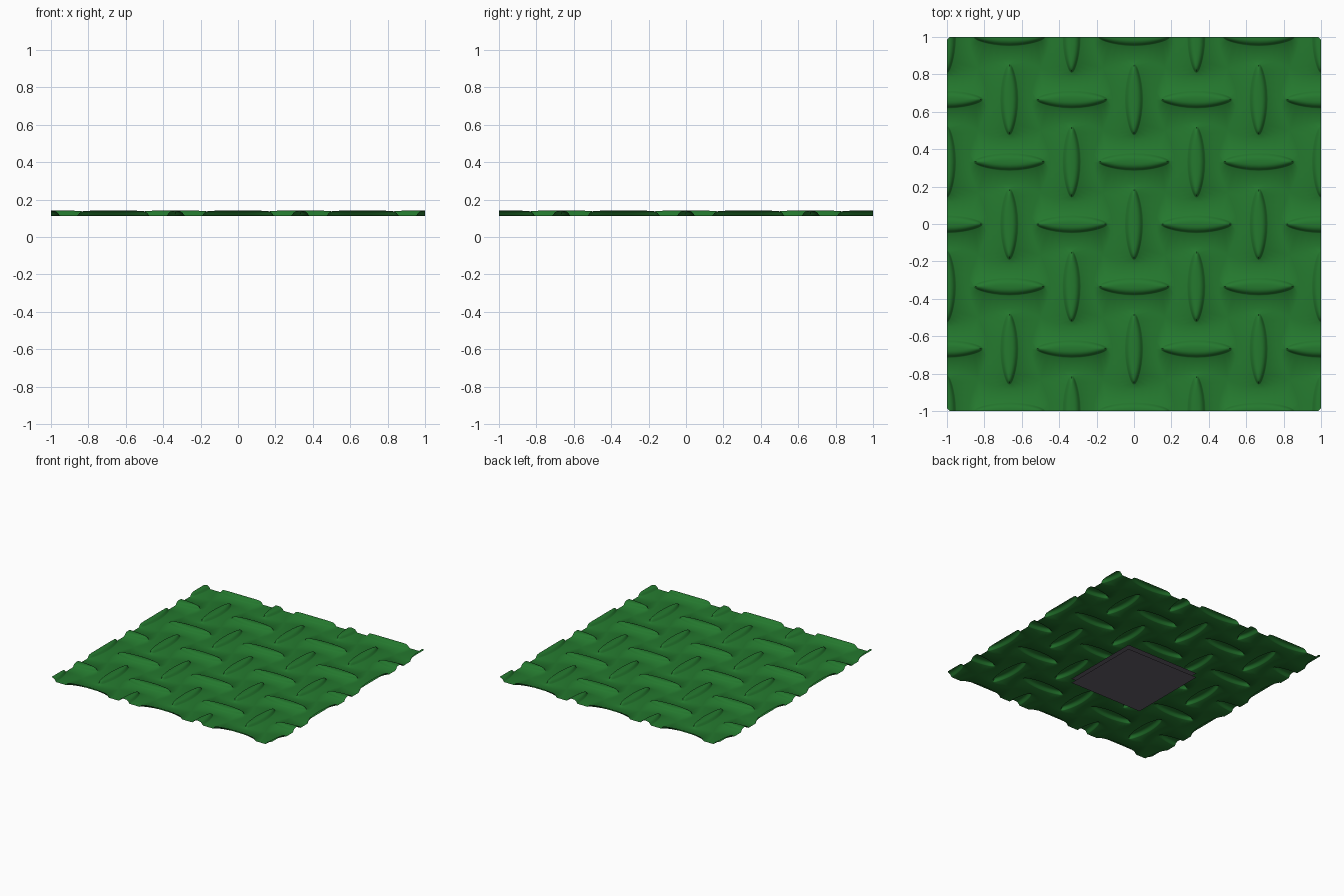
import bpy, bmesh, math
from mathutils import Vector

if "Cube" in bpy.data.objects:
    bpy.data.objects.remove(bpy.data.objects["Cube"])

P = 1 / 3          # spacing of the tread pattern
Z0 = 0.114         # level of the sheet
N = 8              # points along each cell side


def material(name, rgb):
    m = bpy.data.materials.new(name)
    m.diffuse_color = (*rgb, 1)
    m.use_nodes = True
    m.node_tree.nodes["Principled BSDF"].inputs["Base Color"].default_value = m.diffuse_color
    return m


def make(name, bm, mat):
    me = bpy.data.meshes.new(name)
    bm.to_mesh(me)
    bm.free()
    ob = bpy.data.objects.new(name, me)
    bpy.context.collection.objects.link(ob)
    me.materials.append(mat)
    return ob


green = material("tread green", (0.0176, 0.190, 0.0273))
grey = material("dark grey", (0.13, 0.116, 0.147))


def cell_outline():
    """Cell border: ends bulge out, long sides bulge in, so cells interlock."""
    pts = []
    for side in range(4):
        bulge = 0.05 if side % 2 == 0 else -0.05
        a = side * math.pi / 2
        for k in range(N):
            t = k / N - 0.5
            x, y = P / 2 + bulge * math.cos(math.pi * t), t * P
            ang = a + math.atan2(t, 0.5)
            pts.append((x * math.cos(a) - y * math.sin(a),
                        x * math.sin(a) + y * math.cos(a), ang))
    return pts


# lens rings of one raised bar: half length, half width, height
RINGS = [(0.194, 0.050, 0), (0.189, 0.045, 0.004), (0.182, 0.038, 0.014),
         (0.172, 0.029, 0.022), (0.155, 0.018, 0.026), (0.12, 0.007, 0.027)]
OUTLINE = cell_outline()


def add_cell(bm, cx, cy, turned):
    def vert(x, y, z):
        if turned:
            x, y = -y, x
        return bm.verts.new((cx + x, cy + y, Z0 + z))

    loops = [[vert(x, y, 0) for x, y, a in OUTLINE]]
    for l, w, h in RINGS:
        loops.append([vert(l * math.cos(a),
                           w * math.sin(a) * (1 - 0.22 * math.cos(a) ** 2), h)
                      for x, y, a in OUTLINE])
    n = len(OUTLINE)
    for lo, hi in zip(loops, loops[1:]):
        for i in range(n):
            j = (i + 1) % n
            bm.faces.new((lo[i], lo[j], hi[j], hi[i]))
    bm.faces.new(loops[-1])


# tread sheet: alternating crosswise bars
bm = bmesh.new()
for i in range(-3, 4):
    for j in range(-3, 4):
        add_cell(bm, i * P, j * P, (i + j) % 2 == 0)
bmesh.ops.remove_doubles(bm, verts=bm.verts[:], dist=0.0005)

# trim to the square, with slightly clipped corners
for k in range(8):
    a = k * math.pi / 4
    d = Vector((math.cos(a), math.sin(a), 0))
    dist = 1.0 if k % 2 == 0 else 1.985 / math.sqrt(2)
    bmesh.ops.bisect_plane(bm, geom=bm.verts[:] + bm.edges[:] + bm.faces[:],
                           dist=1e-5, plane_co=d * dist, plane_no=d,
                           clear_outer=True)
sheet = make("tread_sheet", bm, green)
bpy.context.view_layer.objects.active = sheet
sheet.select_set(True)
bpy.ops.object.shade_smooth_by_angle(angle=math.radians(50))

# flat square pads under the middle of the sheet
for name, z in (("lower_pad", 0.0), ("upper_pad", 0.035)):
    bm = bmesh.new()
    vs = [bm.verts.new((x * P, y * P, z))
          for x, y in ((-1, -1), (-1, 1), (1, 1), (1, -1))]
    bm.faces.new(vs)
    make(name, bm, grey)
